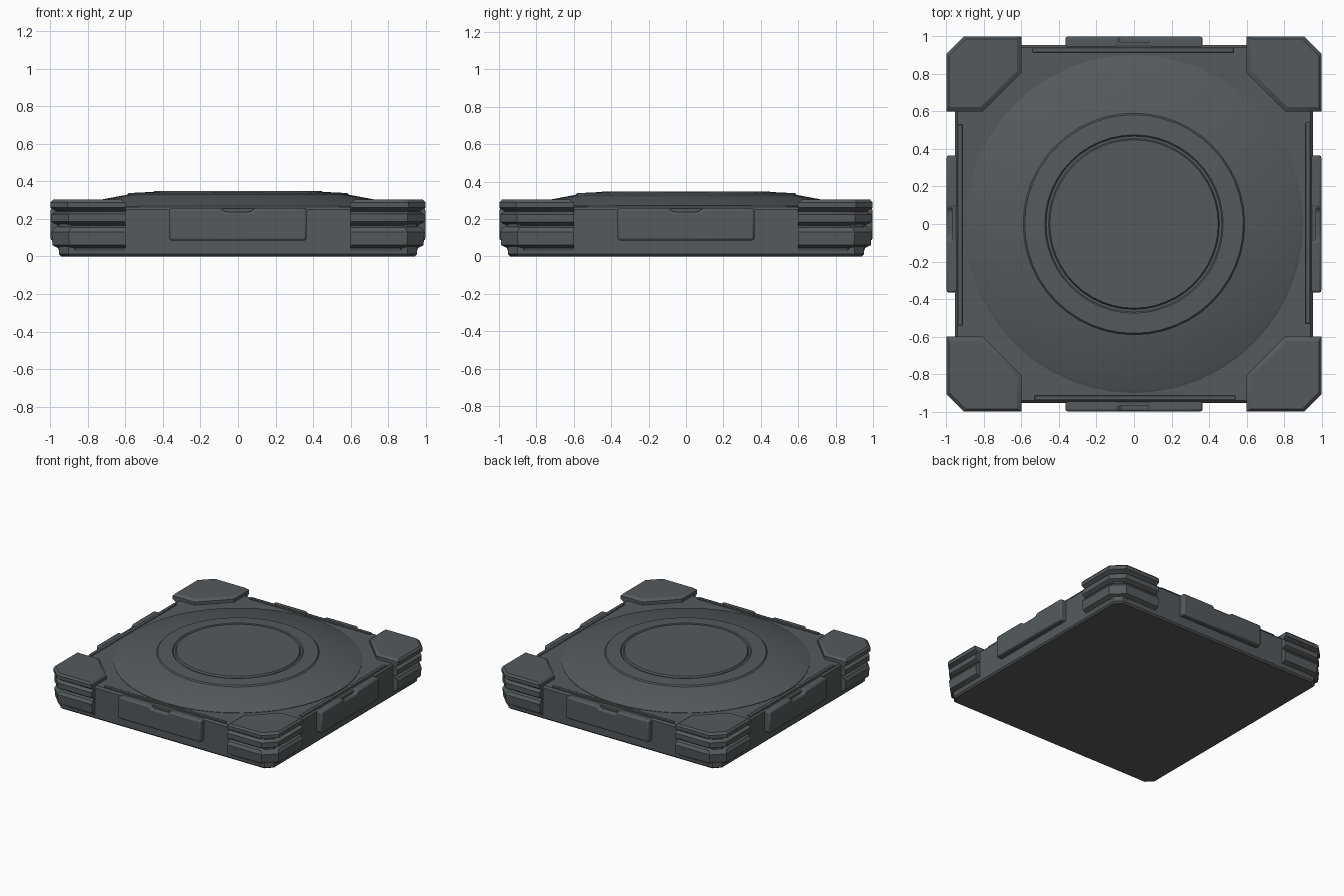
import bpy, bmesh, math
from mathutils import Matrix, Vector

if "Cube" in bpy.data.objects:
    bpy.data.objects.remove(bpy.data.objects["Cube"])

mat = bpy.data.materials.new("dark_slate_grey")
mat.diffuse_color = (0.09, 0.102, 0.11, 1)
mat.use_nodes = True
mat.node_tree.nodes["Principled BSDF"].inputs["Base Color"].default_value = mat.diffuse_color


def finish(name, bm, bevel=0.0, smooth=True):
    bmesh.ops.recalc_face_normals(bm, faces=bm.faces[:])
    me = bpy.data.meshes.new(name)
    bm.to_mesh(me)
    bm.free()
    ob = bpy.data.objects.new(name, me)
    bpy.context.collection.objects.link(ob)
    me.materials.append(mat)
    if bevel:
        m = ob.modifiers.new("Bevel", 'BEVEL')
        m.width, m.segments, m.limit_method = bevel, 2, 'ANGLE'
    if smooth:
        bpy.context.view_layer.objects.active = ob
        ob.select_set(True)
        bpy.ops.object.shade_smooth_by_angle(angle=math.radians(25))
        ob.select_set(False)
    return ob


def loft(loops):
    """Capped skin through stacked loops of 3D points."""
    bm = bmesh.new()
    rings = [[bm.verts.new(p) for p in lp] for lp in loops]
    for a, b in zip(rings, rings[1:]):
        n = len(a)
        for i in range(n):
            j = (i + 1) % n
            bm.faces.new((a[i], a[j], b[j], b[i]))
    bm.faces.new(rings[0][::-1])
    bm.faces.new(rings[-1])
    return bm


def chamfer_square(h, c, z):
    pts = []
    for k in range(4):
        r = Matrix.Rotation(k * math.pi / 2, 3, 'Z')
        pts += [r @ Vector((h, -h + c, z)), r @ Vector((h, h - c, z))]
    return pts


# square base slab
slab = [(0.0, 0.94), (0.012, 0.952), (0.25, 0.952), (0.263, 0.94)]
finish("base_slab", loft([chamfer_square(h, 0.05, z) for z, h in slab]))

# raised round plate: shallow cone, step, groove and centre disc
N = 48
prof = [(0.90, 0.24), (0.90, 0.266), (0.885, 0.274), (0.59, 0.329), (0.582, 0.338),
        (0.475, 0.343), (0.468, 0.335), (0.455, 0.335), (0.448, 0.348)]
finish("round_plate", loft([[(r * math.cos(2 * math.pi * i / N),
                              r * math.sin(2 * math.pi * i / N), z)
                             for i in range(N)] for r, z in prof]))

# corner blocks: (z, outer extent, inset of the inner sides)
layers = [(0.008, 0.945, 0), (0.045, 0.958, 0), (0.06, 0.988, 0), (0.13, 0.993, 0),
          (0.155, 0.978, 0), (0.165, 0.955, 0), (0.175, 0.98, 0), (0.185, 0.993, 0),
          (0.225, 0.993, 0), (0.24, 0.968, 0), (0.252, 0.985, 0), (0.26, 0.998, 0),
          (0.288, 0.998, 0), (0.303, 0.985, 0.022)]
for sx in (-1, 1):
    for sy in (-1, 1):
        loops = []
        for z, o, i in layers:
            a, b, c = 0.6 + i, 0.805 + i * 0.5, 0.09
            loops.append([(sx * x, sy * y, z) for x, y in
                          ((a, o), (o - c, o), (o, o - c), (o, a), (b, a), (a, b))])
        finish("corner_block", loft(loops))

# side panels with a shallow top notch, and edge strips on the deck
outline = [(-0.365, 0.085), (0.365, 0.085), (0.365, 0.258), (0.09, 0.258),
           (0.07, 0.238), (-0.07, 0.238), (-0.09, 0.258), (-0.365, 0.258)]
for k, side in enumerate(("front", "right", "back", "left")):
    rot = Matrix.Rotation(k * math.pi / 2, 4, 'Z')
    bm = loft([[(x, y, z) for x, z in outline] for y in (-0.93, -0.998)])
    bm.transform(rot)
    finish(side + "_panel", bm, 0.012)

    # narrow ledge behind the notch
    bm = bmesh.new()
    bmesh.ops.create_cube(bm, size=1, matrix=rot @ Matrix.Translation((0, -0.955, 0.24))
                          @ Matrix.Diagonal((0.2, 0.03, 0.03, 1)))
    finish(side + "_notch_back", bm)

    bm = bmesh.new()
    bmesh.ops.create_cube(bm, size=1, matrix=rot @ Matrix.Translation((0.005, -0.925, 0.263))
                          @ Matrix.Diagonal((1.07, 0.024, 0.022, 1)))
    finish(side + "_edge_strip", bm, 0.004)
